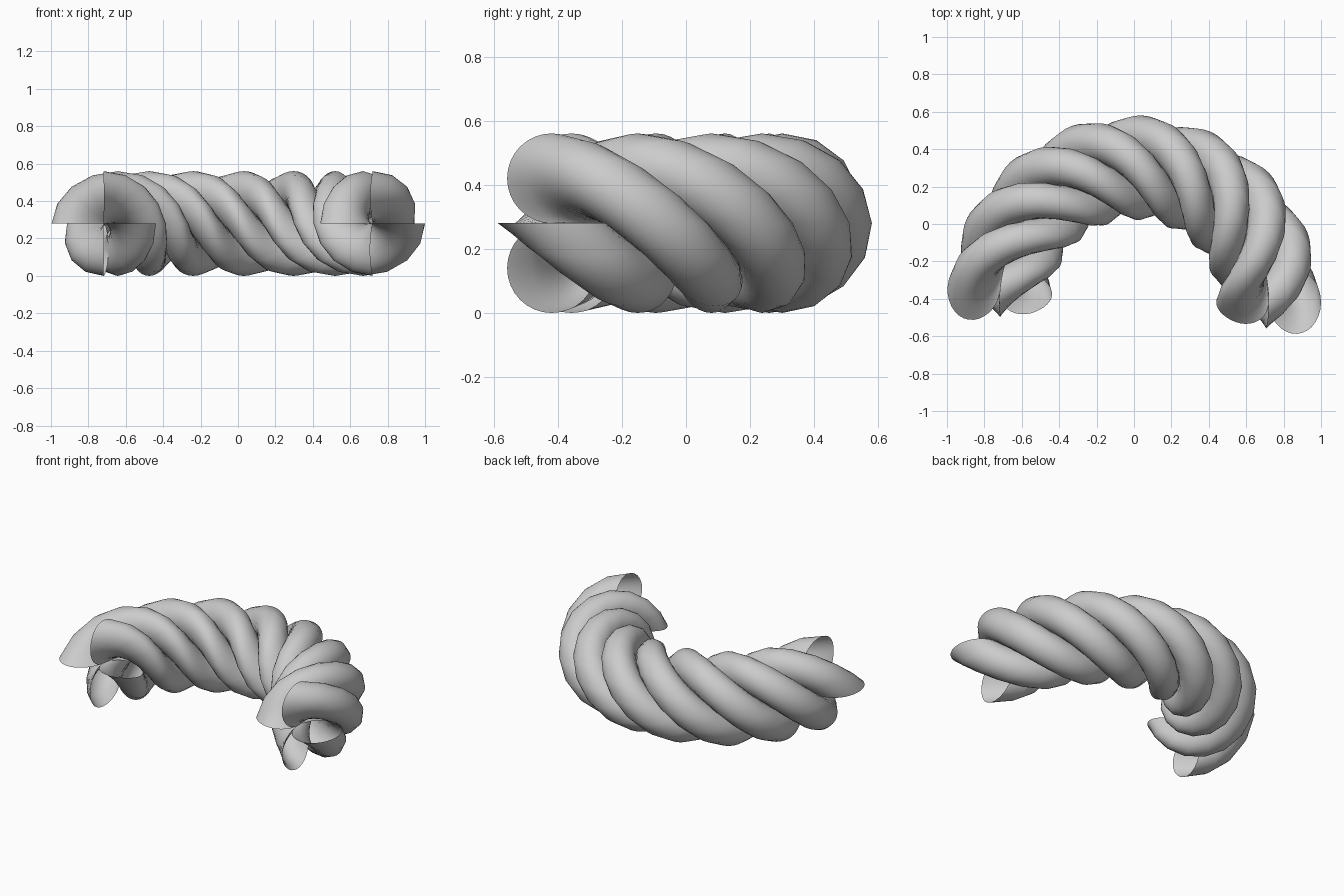
import bpy, bmesh
from math import sin, cos, pi

if "Cube" in bpy.data.objects:
    bpy.data.objects.remove(bpy.data.objects["Cube"])

R = 0.72            # radius of the bent centre line
CY, CZ = -0.419, 0.28
RAD = 0.14          # strand radius; strand circle touches the axis
LENGTH = 2.2        # axial length before bending
TURNS, STEPS, SEGS = 2, 32, 32


def bent(axial, radial, ang):
    """Wrap a point of the straight rope around the arc."""
    phi = axial / R
    r = R + radial * cos(ang)
    return (r * cos(phi), CY + r * sin(phi), CZ + radial * sin(ang))


def strand(name, start):
    """Open tube: a circle in the axis plane, screwed along the arc."""
    bm = bmesh.new()
    rings = []
    for i in range(STEPS + 1):
        t = i / STEPS
        ang = start - 2 * pi * TURNS * t
        rings.append([bm.verts.new(bent(LENGTH * t + RAD * sin(2 * pi * j / SEGS),
                                        RAD - RAD * cos(2 * pi * j / SEGS), ang))
                      for j in range(SEGS)])
    for a, b in zip(rings, rings[1:]):
        for j in range(SEGS):
            k = (j + 1) % SEGS
            bm.faces.new((a[j], a[k], b[k], b[j])).smooth = True
    bmesh.ops.recalc_face_normals(bm, faces=bm.faces)
    me = bpy.data.meshes.new(name)
    bm.to_mesh(me)
    bm.free()
    ob = bpy.data.objects.new(name, me)
    bpy.context.collection.objects.link(ob)
    return ob


# Four strands twisted together into the curved roll
for n in range(4):
    strand(f"twisted_strand_{n + 1}", n * pi / 2)
